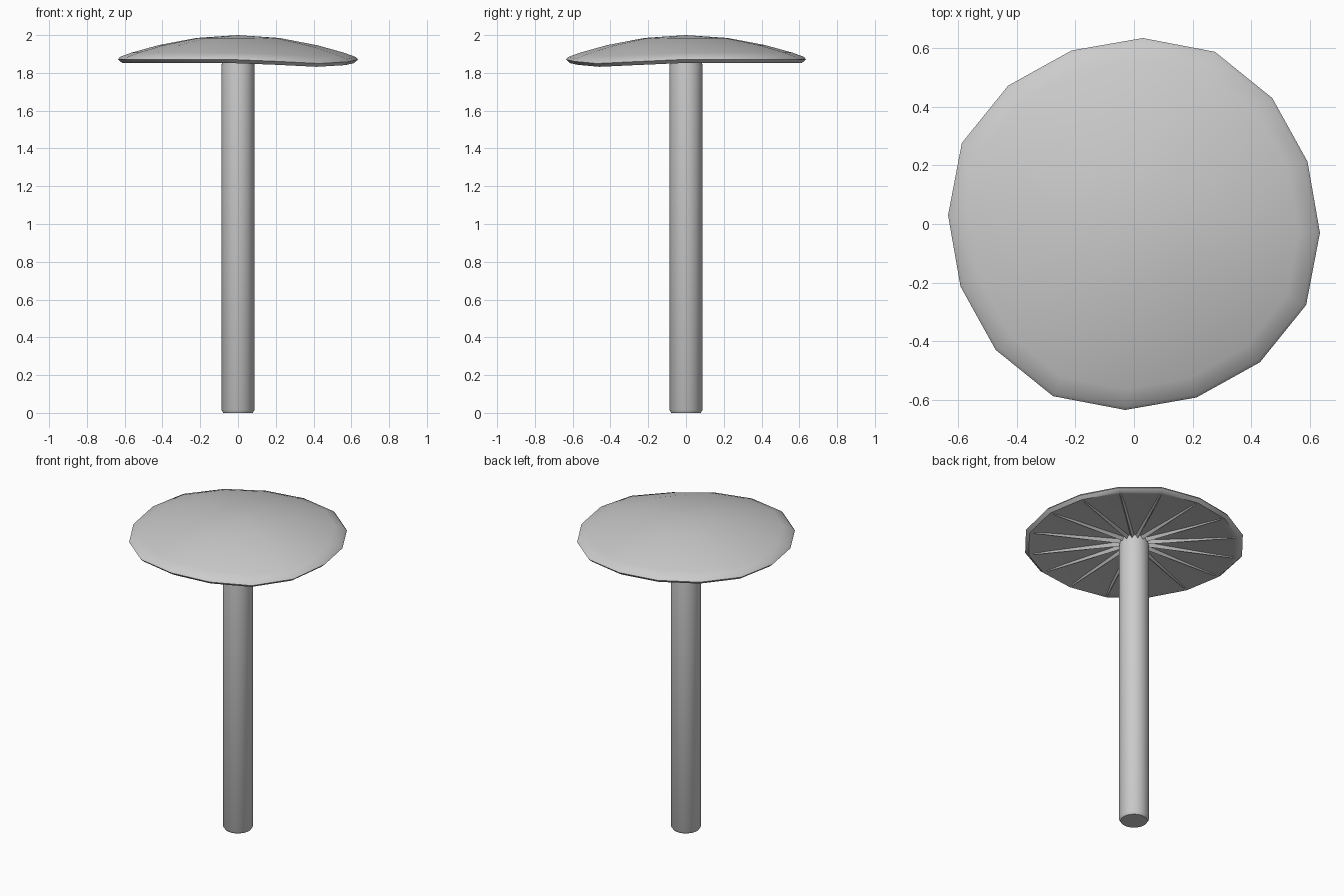
import bpy, bmesh, math

if "Cube" in bpy.data.objects:
    bpy.data.objects.remove(bpy.data.objects["Cube"])

N = 16
OFFSET = math.radians(-2.7)
SAG_ANGLE = math.radians(-47)
RADIAL = [0.636, 0.650, 0.639, 0.630]  # slightly irregular outline, repeats per quarter


def finish(bm, name, angle):
    bmesh.ops.recalc_face_normals(bm, faces=bm.faces)
    me = bpy.data.meshes.new(name)
    bm.to_mesh(me)
    bm.free()
    ob = bpy.data.objects.new(name, me)
    bpy.context.collection.objects.link(ob)
    bpy.ops.object.select_all(action='DESELECT')
    ob.select_set(True)
    bpy.context.view_layer.objects.active = ob
    bpy.ops.object.shade_smooth_by_angle(angle=math.radians(angle))
    return ob


def cap_point(i, r, z):
    a = OFFSET + math.pi / 2 - i * 2 * math.pi / N
    r *= RADIAL[i % 4] / 0.636
    sag = 0.022 * max(0, math.cos(a - SAG_ANGLE)) ** 8 * (r / 0.636) ** 2
    return (r * math.cos(a), r * math.sin(a), z - sag)


# Cap: low dome, rounded rim, shallow underside
profile = [(0.22, 1.985), (0.42, 1.947), (0.565, 1.907), (0.625, 1.885),
           (0.636, 1.872), (0.615, 1.853), (0.585, 1.857), (0.08, 1.875)]
bm = bmesh.new()
rings = [[bm.verts.new(cap_point(i, r, z)) for i in range(N)] for r, z in profile]
for a, b in zip(rings, rings[1:]):
    for i in range(N):
        j = (i + 1) % N
        bm.faces.new((a[i], a[j], b[j], b[i]))
top = bm.verts.new((0, 0, 2.0))
for i in range(N):
    bm.faces.new((top, rings[0][i], rings[0][(i + 1) % N]))
bm.faces.new(rings[-1])
finish(bm, "cap", 50)

# Gills: thin wedges radiating from the stem to each rim corner
bm = bmesh.new()
for i in range(N):
    x, y, z = cap_point(i, 0.59, 1.853)
    l = math.hypot(x, y)
    dx, dy = x / l, y / l
    w = 0.014
    inner = [bm.verts.new((0.06 * dx - s * dy, 0.06 * dy + s * dx, h))
             for s, h in ((-w, 1.88), (0, 1.852), (w, 1.88))]
    outer = [bm.verts.new((x - s * dy, y + s * dx, z + h))
             for s, h in ((-w, 0.01), (0, 0), (w, 0.01))]
    for k in range(3):
        m = (k + 1) % 3
        bm.faces.new((inner[k], inner[m], outer[m], outer[k]))
    bm.faces.new(inner)
    bm.faces.new(outer)
finish(bm, "gills", 60)

# Stem: plain cylinder with a slightly rounded foot
bm = bmesh.new()
S = 32
rings = [[bm.verts.new((r * math.cos(2 * math.pi * i / S), r * math.sin(2 * math.pi * i / S), z))
          for i in range(S)] for r, z in [(0.078, 0), (0.087, 0.015), (0.087, 1.84), (0.08, 1.89)]]
for a, b in zip(rings, rings[1:]):
    for i in range(S):
        j = (i + 1) % S
        bm.faces.new((a[i], a[j], b[j], b[i]))
bm.faces.new(rings[0])
bm.faces.new(rings[-1])
finish(bm, "stem", 40)
